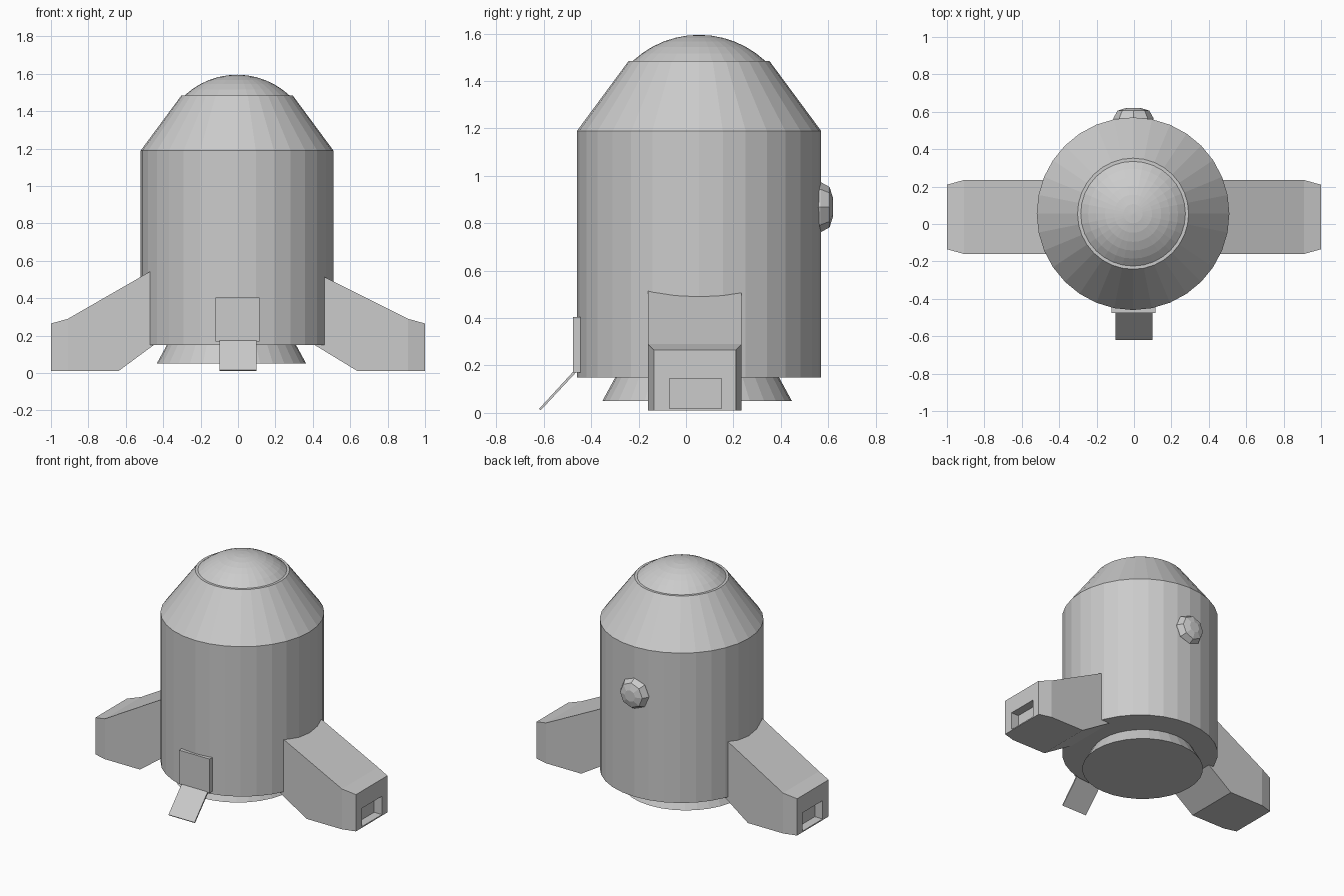
import bpy, bmesh, math
from mathutils import Vector

if "Cube" in bpy.data.objects:
    bpy.data.objects.remove(bpy.data.objects["Cube"])


def make_object(name, bm):
    bmesh.ops.recalc_face_normals(bm, faces=bm.faces)
    mesh = bpy.data.meshes.new(name)
    bm.to_mesh(mesh)
    bm.free()
    obj = bpy.data.objects.new(name, mesh)
    bpy.context.collection.objects.link(obj)
    return obj


def loft(name, rings):
    """Skin a list of point rings and cap both ends."""
    bm = bmesh.new()
    rows = [[bm.verts.new(p) for p in ring] for ring in rings]
    n = len(rows[0])
    for a, b in zip(rows, rows[1:]):
        for i in range(n):
            j = (i + 1) % n
            bm.faces.new((a[i], a[j], b[j], b[i]))
    bm.faces.new(rows[0])
    bm.faces.new(rows[-1])
    return make_object(name, bm)


def lathe(name, profile, sides, centre=(0, 0, 0)):
    """Revolve (radius, height) pairs around z."""
    rings = [[Vector(centre) + Vector((r * math.cos(2 * math.pi * i / sides),
                                       r * math.sin(2 * math.pi * i / sides), z))
              for i in range(sides)] for r, z in profile]
    return loft(name, rings)


def box(name, lo, hi):
    x0, y0, z0 = lo
    x1, y1, z1 = hi
    return loft(name, [[(x0, y0, z), (x1, y0, z), (x1, y1, z), (x0, y1, z)] for z in (z0, z1)])


CX, CY = -0.005, 0.055

# Hull with sloped shoulder
lathe("hull", [(0.515, 0.15), (0.515, 1.19), (0.297, 1.485)], 32, (CX, CY, 0))

# Domed nose, a shallow spherical cap
R, base, rise = 0.411, 0.28, 0.11
a0 = math.asin(base / R)
cap = [(R * math.sin(a0 * t / 6), 1.485 + rise - R + R * math.cos(a0 * t / 6))
       for t in (6, 5, 4, 3, 2, 1, 0.02)]
lathe("nose_dome", [(base, 1.47)] + cap, 32, (CX, CY, 0))

# Engine nozzle under the hull
lathe("engine_nozzle", [(0.40, 0.05), (0.34, 0.16)], 32, (-0.035, 0.047, 0))

# Landing legs, each with a small recess in its outer end
for label, s, rise_in, foot_in in (("right", 1, 0.5, 0.156), ("left", -1, 0.575, 0.187)):
    sections = [(0.40, foot_in, 0.29 + 0.51 * rise_in, 0),
                (0.64, 0.01, 0.29 + 0.27 * rise_in, 0),
                (0.91, 0.01, 0.29, 0),
                (1.00, 0.01, 0.265, 0.025)]
    leg = loft(label + "_leg", [[(s * x, -0.16 + t, z0), (s * x, 0.235 - t, z0),
                                 (s * x, 0.235 - t, z1), (s * x, -0.16 + t, z1)]
                                for x, z0, z1, t in sections])
    xs = sorted((s * 0.94, s * 1.1))
    cutter = box(label + "_leg_cutter", (xs[0], -0.07, 0.018), (xs[1], 0.15, 0.145))
    cutter.hide_render = True
    cutter.hide_viewport = True
    cut = leg.modifiers.new("recess", "BOOLEAN")
    cut.operation = "DIFFERENCE"
    cut.solver = "EXACT"
    cut.object = cutter

# Front hatch and its lowered ramp
box("hatch", (-0.12, -0.476, 0.17), (0.115, -0.44, 0.405))
ramp = [(-0.475, 0.175), (-0.62, 0.017), (-0.614, 0.01), (-0.465, 0.17)]
loft("ramp", [[(x, y, z) for y, z in ramp] for x in (-0.10, 0.10)])

# Rear porthole, a faceted bump
port = lathe("porthole", [(0.106, -0.03), (0.106, 0), (0.085, 0.038), (0.04, 0.052)], 8)
port.rotation_euler = (-math.pi / 2, 0, 0)
port.location = (-0.003, 0.568, 0.868)
